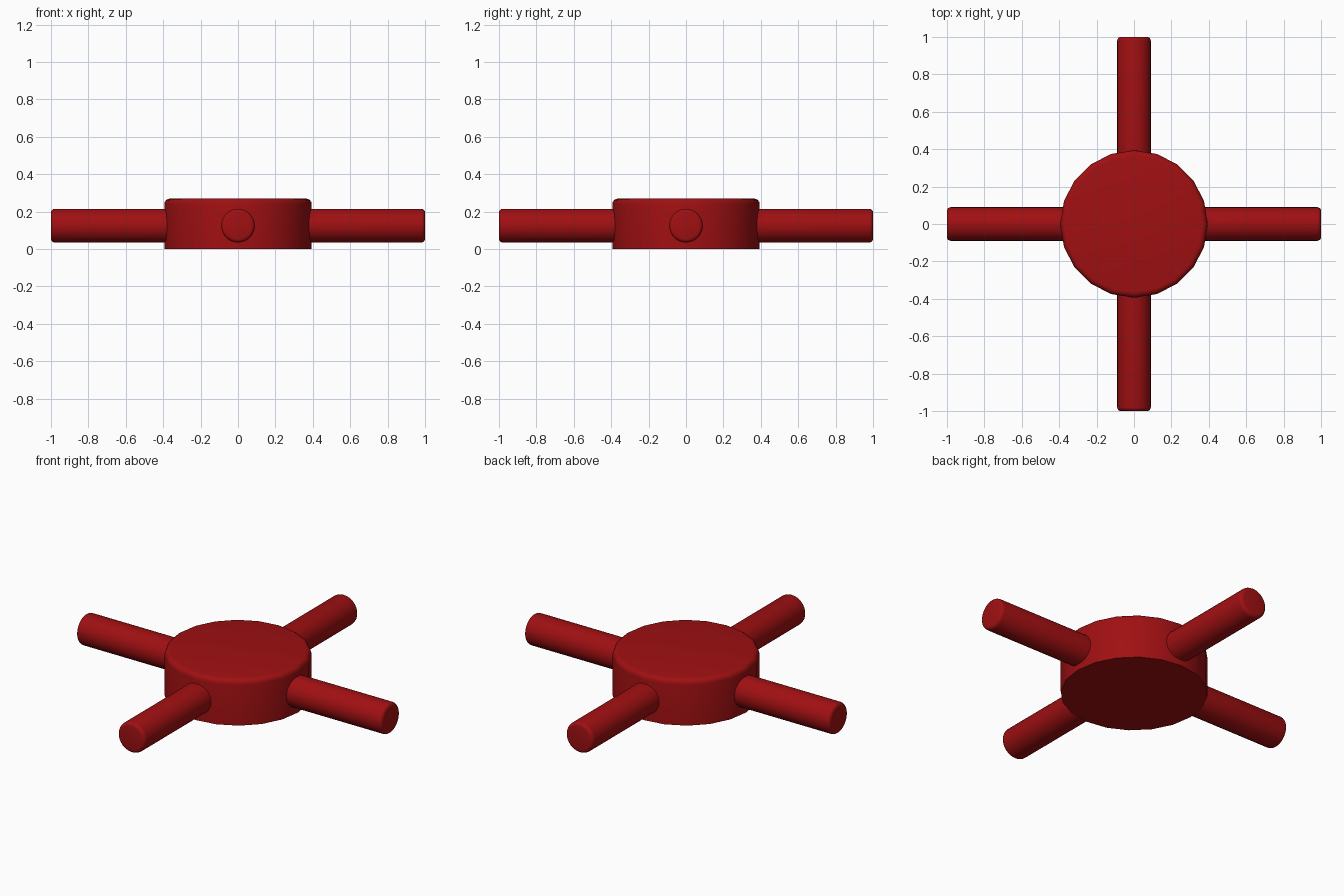
import bpy
import math
from mathutils import Matrix

cube = bpy.data.objects.get("Cube")
if cube:
    bpy.data.objects.remove(cube, do_unlink=True)

red = bpy.data.materials.new("deep_red")
red.use_nodes = True
color = (0.35, 0.005, 0.006, 1)
red.diffuse_color = color
red.node_tree.nodes["Principled BSDF"].inputs["Base Color"].default_value = color


def rounded_cylinder(name, radius, depth, sides, rounding, matrix):
    """Cylinder whose far (+z) rim is rounded, smooth shaded."""
    bpy.ops.mesh.primitive_cylinder_add(vertices=sides, radius=radius, depth=depth)
    obj = bpy.context.object
    obj.name = name
    obj.data.materials.append(red)
    # Mark only the far rim for the bevel
    weights = obj.data.attributes.new("bevel_weight_edge", "FLOAT", "EDGE")
    for edge in obj.data.edges:
        if all(obj.data.vertices[i].co.z > 0 for i in edge.vertices):
            weights.data[edge.index].value = 1
    bevel = obj.modifiers.new("rounded_rim", "BEVEL")
    bevel.limit_method = "WEIGHT"
    bevel.width = rounding
    bevel.segments = 4
    bpy.ops.object.modifier_apply(modifier=bevel.name)
    bpy.ops.object.shade_smooth_by_angle(angle=math.radians(40))
    obj.matrix_world = matrix
    return obj


# Central hub
height = 0.27
rounded_cylinder("hub", 0.394, height, 20, 0.03,
                 Matrix.Translation((0, 0, height / 2)))

# Four radial arms, starting inside the hub
inner, outer, arm_z = 0.2, 1.0, 0.125
for i, side in enumerate(("left", "back", "right", "front")):
    matrix = (Matrix.Rotation(i * math.pi / 2, 4, "Z")
              @ Matrix.Translation(((inner + outer) / 2, 0, arm_z))
              @ Matrix.Rotation(math.pi / 2, 4, "Y"))
    rounded_cylinder(side + "_arm", 0.09, outer - inner, 32, 0.02, matrix)
